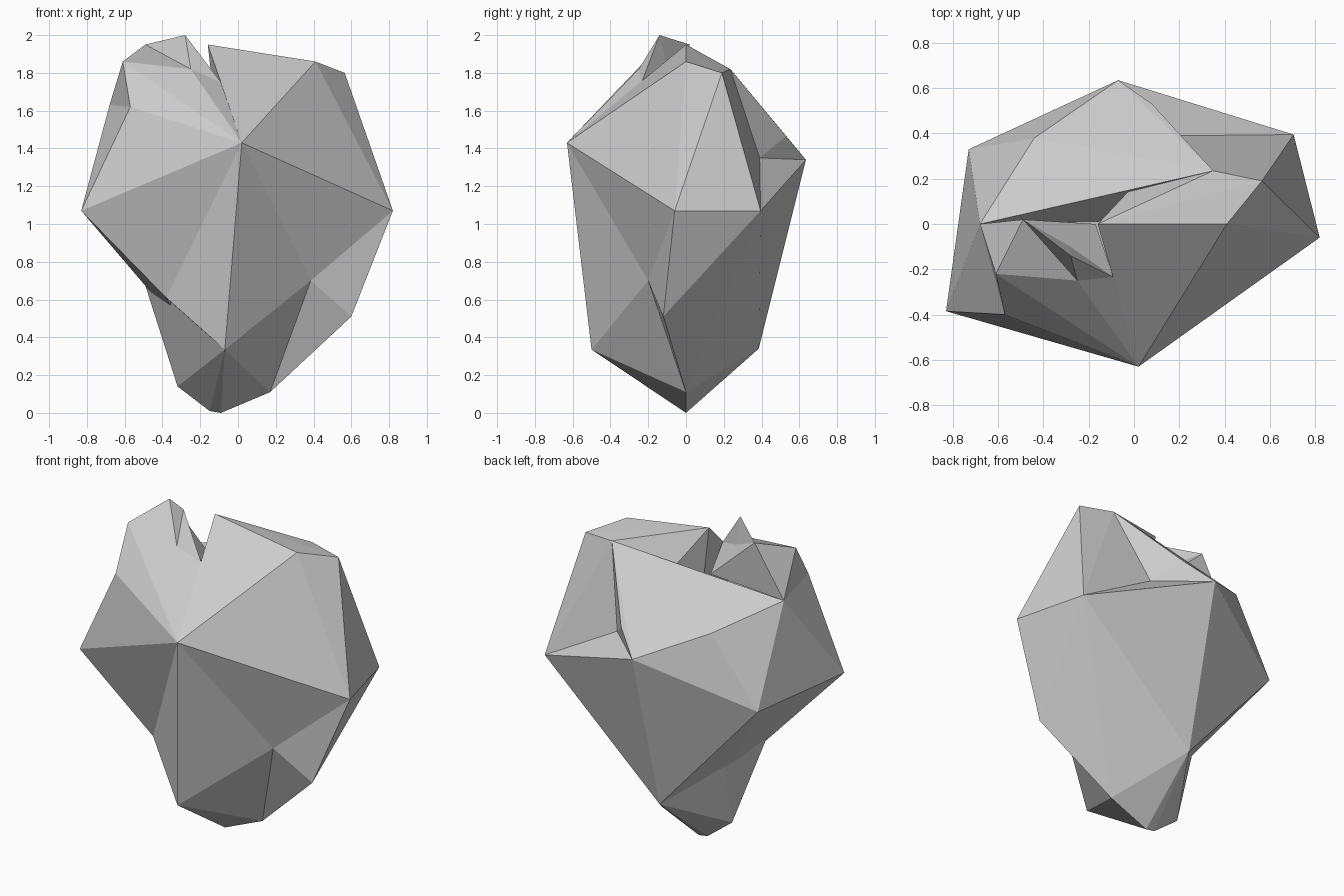
import bpy
import bmesh

if "Cube" in bpy.data.objects:
    bpy.data.objects.remove(bpy.data.objects["Cube"])

# Corner points shared where neighbouring lobes meet
crown = (0.02, -0.63, 1.43)       # front peak
left_rim = (-0.68, 0.0, 1.63)
left_front = (-0.57, -0.40, 1.62)
right_back = (0.705, 0.395, 1.07)
top_back = (0.35, 0.235, 1.82)
ledge = (0.205, 0.39, 1.35)
back_peak = (-0.07, 0.635, 1.34)
back_left = (-0.44, 0.38, 1.505)
low_front = (-0.07, -0.50, 0.335)
low_back = (-0.087, 0.385, 0.34)
fold_right = (0.385, -0.20, 0.70)  # creases on the lower front
fold_left = (-0.38, -0.30, 0.61)
right_tip = (0.82, -0.06, 1.07)
keel = (0.17, 0.0, 0.11)
notch = (-0.09, -0.235, 1.75)
spike_back = (-0.49, 0.02, 1.95)
spike_front = (-0.25, -0.25, 1.82)
spike_foot = (-0.285, -0.05, 1.64)
slot = (-0.10, 0.0, 1.42)         # bottom of the top notch


def lobe(name, *points):
    """Flat-faced convex lump wrapped around its corner points."""
    bm = bmesh.new()
    for p in points:
        bm.verts.new(p)
    bmesh.ops.convex_hull(bm, input=bm.verts[:])
    loose = [v for v in bm.verts if not v.link_faces]
    bmesh.ops.delete(bm, geom=loose, context='VERTS')
    bmesh.ops.recalc_face_normals(bm, faces=bm.faces[:])
    mesh = bpy.data.meshes.new(name)
    bm.to_mesh(mesh)
    bm.free()
    obj = bpy.data.objects.new(name, mesh)
    bpy.context.collection.objects.link(obj)
    return obj


# Central mass
lobe("main_mass", crown, left_rim, back_peak, ledge, right_back,
     fold_right, fold_left, low_front, low_back)

# Overhanging left bulge
lobe("left_bulge", crown, left_rim, left_front, back_left, back_peak,
     fold_left, low_back, (-0.83, -0.385, 1.07), (-0.73, 0.33, 1.07),
     (-0.30, 0.0, 0.45))

# Sloping back slab behind the notch
lobe("back_slab", left_rim, back_left, back_peak, top_back, ledge, slot,
     (0.08, 0.53, 1.465))

# Large right lobe with the flat top
lobe("right_lobe", crown, right_back, top_back, ledge, fold_right, slot,
     right_tip, (0.41, 0.0, 1.86), (0.565, 0.19, 1.80), (-0.16, 0.0, 1.95))

# Lower right flank
lobe("right_flank", fold_right, right_tip, right_back, low_back, keel,
     (0.60, -0.12, 0.51))

# Left shoulder and the spike standing on it
lobe("left_shoulder", crown, left_rim, left_front, notch, spike_back,
     spike_front, spike_foot, (-0.61, -0.22, 1.86), (-0.17, 0.0, 1.66))
lobe("spike", spike_back, spike_front, spike_foot, notch, (-0.28, -0.14, 2.0))

# Tapering lower tip
lobe("lower_tip", low_front, low_back, fold_right, right_back, keel,
     (-0.55, -0.13, 0.86), (-0.36, 0.19, 0.85), (-0.32, 0.0, 0.14),
     (-0.15, 0.0, 0.01), (-0.09, 0.0, 0.0))
